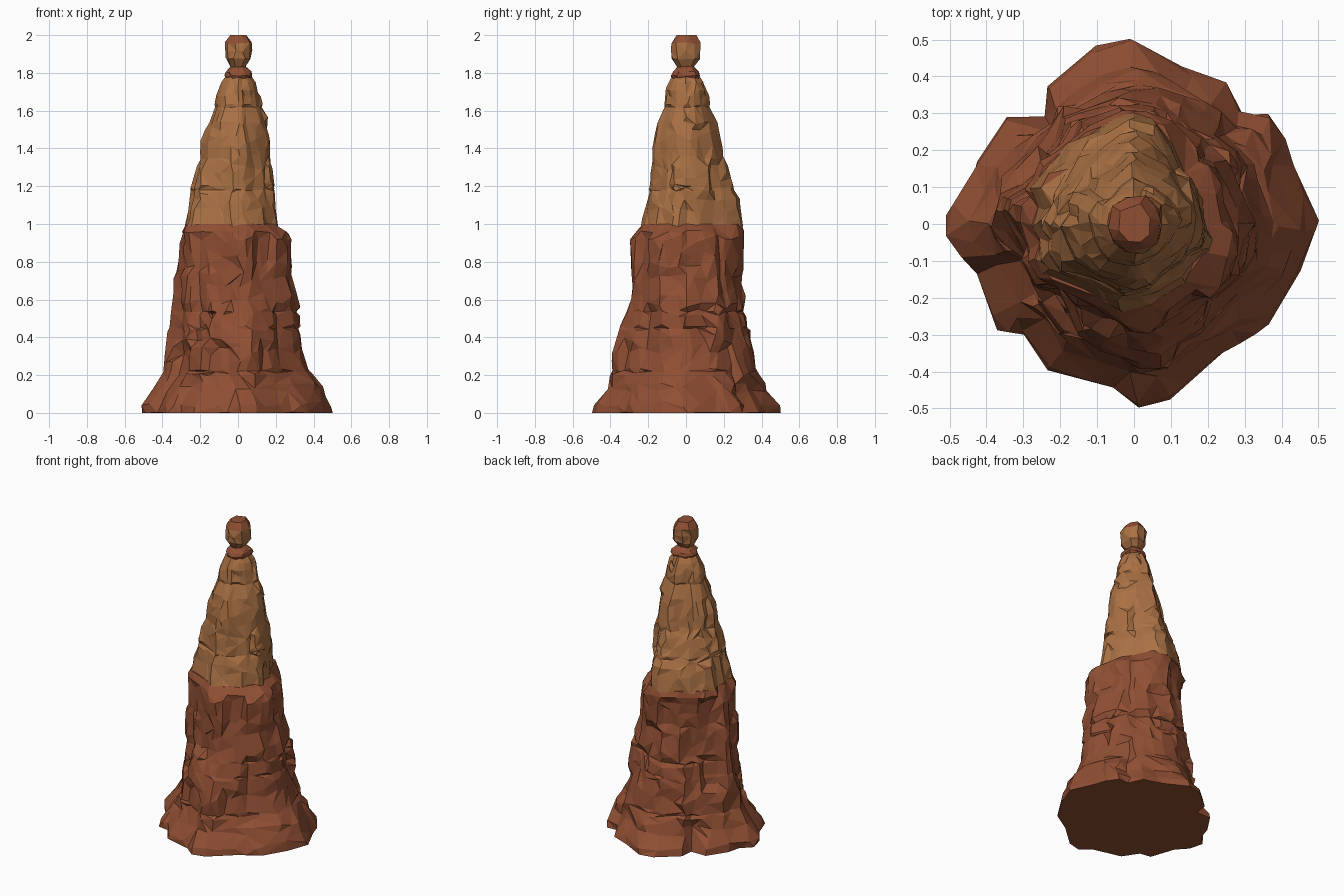
import bpy, bmesh, math, random
from math import pi, sin, cos, atan2, hypot
from mathutils import Vector, noise

if "Cube" in bpy.data.objects:
    bpy.data.objects.remove(bpy.data.objects["Cube"])

random.seed(4)


def material(name, rgb):
    m = bpy.data.materials.new(name)
    m.diffuse_color = (*rgb, 1)
    m.use_nodes = True
    m.node_tree.nodes["Principled BSDF"].inputs["Base Color"].default_value = m.diffuse_color
    return m


RED = material("red_rock", (0.28, 0.078, 0.034))
TAN = material("tan_rock", (0.40, 0.165, 0.058))

# Ragged footprint of the base
FOOT = [(0, .5), (-.1, .49), (-.24, .36), (-.24, .28), (-.34, .305), (-.4, .2),
        (-.44, .15), (-.43, .1), (-.51, .03), (-.505, -.03), (-.42, -.14),
        (-.41, -.2), (-.37, -.3), (-.29, -.3), (-.25, -.385), (-.05, -.44),
        (0, -.495), (.09, -.49), (.14, -.44), (.23, -.37), (.235, -.34),
        (.34, -.3), (.41, -.2), (.46, -.11), (.46, -.06), (.505, -.03),
        (.5, .02), (.43, .16), (.37, .3), (.30, .28), (.25, .385), (.13, .42)]
FOOT = sorted((atan2(y, x), hypot(x, y)) for x, y in FOOT)
FOOT = [(FOOT[-1][0] - 2 * pi, FOOT[-1][1])] + FOOT + [(FOOT[0][0] + 2 * pi, FOOT[0][1])]


def lerp_table(table, t):
    """Linear lookup in rows of (key, values...)."""
    for a, b in zip(table, table[1:]):
        if t <= b[0]:
            f = max(0, (t - a[0]) / (b[0] - a[0]))
            return [p + (q - p) * f for p, q in zip(a[1:], b[1:])]
    return list(table[-1][1:])


def rock(name, rows, levels, sides, mats, power=2.0, rough=0.1, foot=False,
         grooves=(), keep=0.5, red_tops=2.0):
    """Loft a craggy rock through rows of (z, left, right, front, back)."""
    bm = bmesh.new()
    z0, z1 = rows[0][0], rows[-1][0]
    step = (z1 - z0) / levels
    zs = [z0 + step * i for i in range(levels + 1)]
    for g in grooves:
        zs = [z for z in zs if abs(z - g) > 0.018] + [g - .012, g, g + .012]
    zs.sort()
    rings = []
    for z in zs:
        ring = []
        end = z in (z0, z1)
        for i in range(sides):
            t = -pi + 2 * pi * (i + (0 if end else random.uniform(-.3, .3))) / sides
            zz = z
            if not end and z not in grooves:
                zz += random.uniform(-.2, .2) * min(step, .03)
            left, right, front, back = lerp_table(rows, zz)
            c, s = cos(t), sin(t)
            a = right if c > 0 else left
            b = back if s > 0 else front
            # flared foot is round, the shaft becomes a blunt diamond
            p = power + (2 - power) * max(0, 1 - z / .3) if foot else power
            r = ((abs(c) / a) ** p + (abs(s) / b) ** p) ** (-1 / p)
            # vertical buttresses plus blocky fractures
            n = noise.noise(Vector((c * 2.9, s * 2.9, z * 1.6)))
            blk = noise.cell(Vector((t * 2.4 + 9, z * 5.3, 3.1)))
            k = rough
            if foot:
                w = lerp_table(FOOT, t)[0] / 0.5
                r *= 1 + (w - 1) * max(.2, 1 - max(0, z - .06) * 4)
                r *= 1 + .02 * min(1, z * 3)
                k *= min(1, .1 + z * 3)
            r *= 1 + k * (n * .7 + (blk - .5) * .45 + random.uniform(-.1, .1))
            if z in grooves:
                r *= 1 - .06 * max(0, .3 + noise.noise(Vector((c * 2, s * 2, z * 9))))
            ring.append(bm.verts.new((r * c, r * s, zz)))
        rings.append(ring)
    for lo, hi in zip(rings, rings[1:]):
        for i in range(sides):
            j = (i + 1) % sides
            a, b, c, d = lo[i], lo[j], hi[j], hi[i]
            if random.random() < .5:
                bm.faces.new((a, b, c))
                bm.faces.new((a, c, d))
            else:
                bm.faces.new((a, b, d))
                bm.faces.new((b, c, d))
    bm.faces.new(rings[0][::-1])
    bm.faces.new(rings[-1])
    bm.normal_update()
    for f in bm.faces:
        f.material_index = int(f.normal.z > red_tops)
    me = bpy.data.meshes.new(name)
    bm.to_mesh(me)
    bm.free()
    for m in mats:
        me.materials.append(m)
    ob = bpy.data.objects.new(name, me)
    bpy.context.collection.objects.link(ob)
    if keep < 1:
        # collapse to large irregular facets
        d = ob.modifiers.new("facets", 'DECIMATE')
        d.ratio = keep
    return ob


# Broad red lower stage with flared foot
rock("lower_spire", [
    (0, .5, .5, .5, .5), (.05, .505, .495, .49, .49), (.1, .455, .465, .43, .43),
    (.2, .385, .42, .38, .4), (.25, .37, .39, .37, .38), (.45, .345, .35, .34, .35),
    (.6, .32, .335, .285, .31), (.7, .32, .30, .28, .29), (.8, .32, .28, .28, .30),
    (.93, .32, .275, .28, .305), (.965, .315, .25, .255, .305), (1.0, .30, .20, .225, .29)],
    26, 64, [RED], power=1.72, rough=.15, foot=True, grooves=(.22, .45, .535), keep=.27)

# Tan upper stage
rock("upper_spire", [
    (.985, .315, .21, .235, .305), (1.1, .29, .2, .205, .29), (1.25, .245, .19, .195, .24),
    (1.3, .23, .185, .19, .22), (1.33, .2, .185, .19, .21), (1.45, .19, .18, .185, .185),
    (1.55, .145, .155, .155, .155), (1.61, .125, .13, .125, .125),
    (1.7, .115, .115, .11, .115), (1.75, .095, .1, .09, .1), (1.785, .07, .075, .07, .075)],
    22, 36, [TAN, RED], power=1.55, rough=.17, grooves=(1.18, 1.62), keep=.38, red_tops=.8)

# Red collar stone
rock("collar_stone", [
    (1.765, .065, .07, .07, .07), (1.785, .08, .085, .082, .082),
    (1.81, .07, .08, .075, .075), (1.845, .03, .03, .03, .03)],
    4, 12, [RED], rough=.2, keep=1)

# Balanced boulder on top
rock("balanced_boulder", [
    (1.83, .045, .045, .05, .045), (1.87, .07, .075, .085, .075),
    (1.92, .078, .08, .088, .082), (1.965, .078, .08, .085, .08), (2.0, .05, .05, .055, .055)],
    4, 10, [TAN, RED], rough=.2, keep=.8, red_tops=.4)
